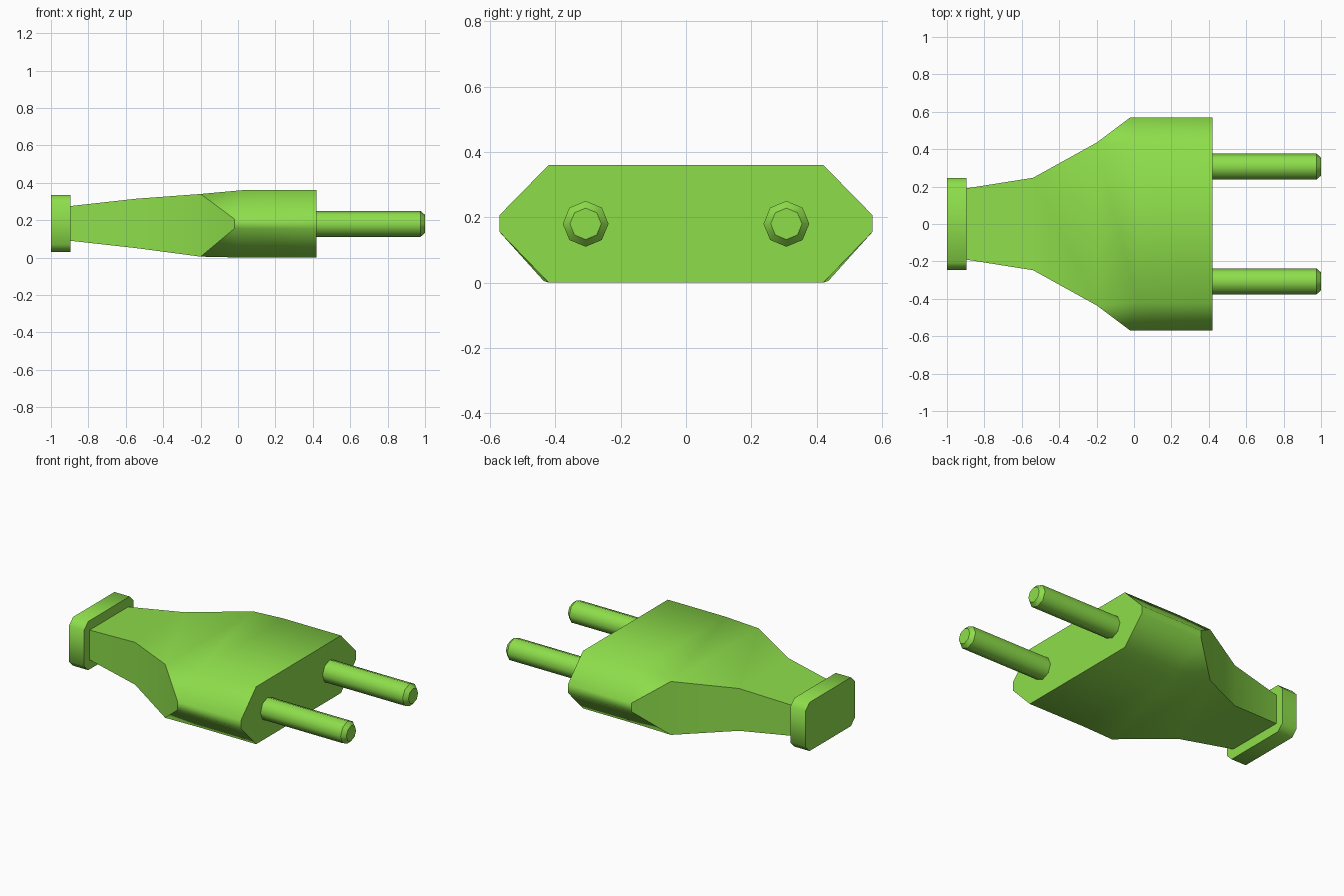
import bpy, bmesh, math
from mathutils import Matrix

if "Cube" in bpy.data.objects:
    bpy.data.objects.remove(bpy.data.objects["Cube"])

green = bpy.data.materials.new("lime_green")
green.diffuse_color = (0.27, 0.73, 0.07, 1)
green.use_nodes = True
green.node_tree.nodes["Principled BSDF"].inputs["Base Color"].default_value = green.diffuse_color


def finish(name, bm, is_sharp):
    """Turn a bmesh into a smooth-shaded object with chosen sharp edges."""
    bmesh.ops.recalc_face_normals(bm, faces=bm.faces)
    for f in bm.faces:
        f.smooth = True
    for e in bm.edges:
        e.smooth = not is_sharp(e)
    mesh = bpy.data.meshes.new(name)
    bm.to_mesh(mesh)
    bm.free()
    mesh.materials.append(green)
    obj = bpy.data.objects.new(name, mesh)
    bpy.context.collection.objects.link(obj)
    return obj


def steep(e):
    return e.calc_face_angle(0) > math.radians(50)


def loft(rings):
    """Skin a row of equal-length point rings and cap both ends."""
    bm = bmesh.new()
    vs = [[bm.verts.new(p) for p in r] for r in rings]
    for a, b in zip(vs, vs[1:]):
        for i in range(len(a)):
            j = (i + 1) % len(a)
            bm.faces.new((a[i], a[j], b[j], b[i]))
    bm.faces.new(vs[0])
    bm.faces.new(vs[-1])
    bmesh.ops.remove_doubles(bm, verts=bm.verts, dist=1e-5)
    return bm


def section(x, y, z0, z1, xs=None, ys=None, s0=None, s1=None):
    """Eight-point section; without side points it collapses to a rectangle."""
    xs = x if xs is None else xs
    ys = ys or y
    s0 = z0 if s0 is None else s0
    s1 = z1 if s1 is None else s1
    half = [(x, y, z0), (xs, ys, s0), (xs, ys, s1), (x, y, z1)]
    return half + [(a, -b, c) for a, b, c in reversed(half)]


# Body: rectangular neck flaring into a chamfered block
body = loft([
    section(-0.90, 0.19, 0.09, 0.275),
    section(-0.54, 0.247, 0.05, 0.315),
    section(-0.20, 0.435, 0.005, 0.34),
    section(0.02, 0.42, 0.0, 0.36, -0.02, 0.57, 0.155, 0.207),
    section(0.42, 0.42, 0.0, 0.36, 0.42, 0.57, 0.155, 0.207),
])


def neck_side(f):
    return abs(f.normal.z) < 0.05 and f.normal.x < -0.1 and abs(f.normal.y) > 0.3


finish("plug_body", body,
       lambda e: steep(e) or sum(neck_side(f) for f in e.link_faces) == 1)

# Cable collar: plate with chamfered corners
y, z0, z1, c = 0.245, 0.03, 0.335, 0.04
collar = loft([section(x, y - c, z0, z1, x, y, z0 + c, z1 - c) for x in (-1.0, -0.895)])
finish("cable_collar", collar, steep)

# Pins: eight-sided rods with chamfered tips
for side, label in ((1, "left"), (-1, "right")):
    rings = [[(x, 0.307 * side + r * math.cos(i * math.pi / 4),
               0.18 + r * math.sin(i * math.pi / 4)) for i in range(8)]
             for x, r in ((0.41, 0.07), (0.975, 0.07), (1.0, 0.048))]
    finish(label + "_pin", loft(rings),
           lambda e: steep(e) or all(abs(v.co.x - 0.975) < 1e-4 for v in e.verts))
